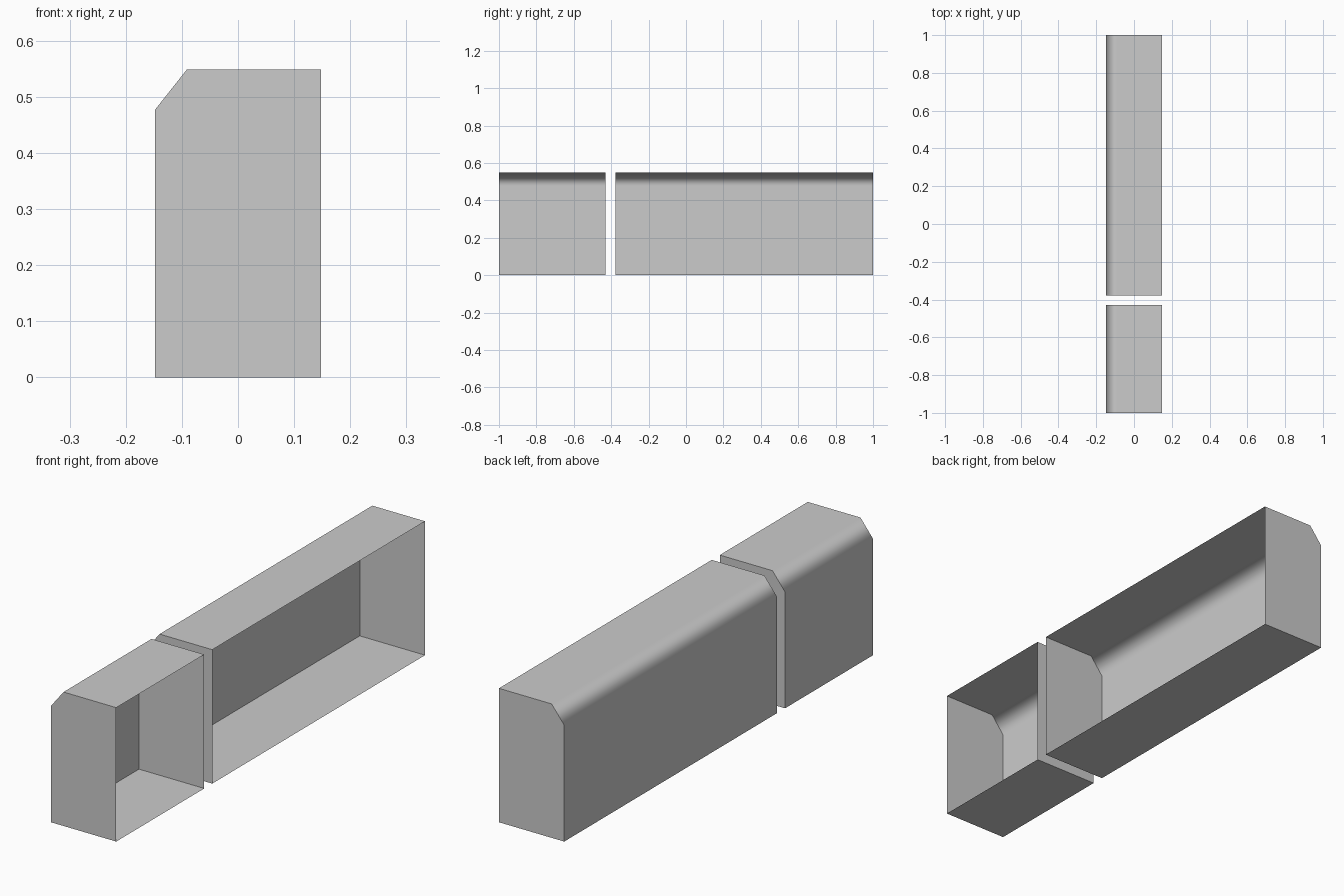
import bpy
import bmesh
import math

cube = bpy.data.objects.get("Cube")
if cube:
    bpy.data.objects.remove(cube, do_unlink=True)

GREY = (0.6, 0.6, 0.6, 1.0)
paint = bpy.data.materials.new("plain grey")
paint.use_nodes = True
paint.diffuse_color = GREY
paint.node_tree.nodes["Principled BSDF"].inputs["Base Color"].default_value = GREY

# Cross-section (x, z): floor, back wall, chamfer and roof; the +x side stays open
HALF, HEIGHT = 0.148, 0.549
PROFILE = [(HALF, 0), (-HALF, 0), (-HALF, 0.477), (-0.091, HEIGHT), (HALF, HEIGHT)]


def open_cabinet(name, y0, y1):
    """Thin shell along y with both ends capped."""
    bm = bmesh.new()
    front = [bm.verts.new((x, y0, z)) for x, z in PROFILE]
    back = [bm.verts.new((x, y1, z)) for x, z in PROFILE]
    for i in range(len(PROFILE) - 1):
        bm.faces.new((front[i], front[i + 1], back[i + 1], back[i]))
    bm.faces.new(front[::-1])
    bm.faces.new(back)
    # Make every face point away from the middle of the shell
    bm.normal_update()
    for f in bm.faces:
        c = f.calc_center_median()
        out = (c.x, c.y - (y0 + y1) / 2, c.z - HEIGHT / 2)
        if sum(a * b for a, b in zip(f.normal, out)) < 0:
            f.normal_flip()
    mesh = bpy.data.meshes.new(name)
    bm.to_mesh(mesh)
    bm.free()
    mesh.materials.append(paint)
    obj = bpy.data.objects.new(name, mesh)
    bpy.context.collection.objects.link(obj)

    # Smooth only across the chamfer, keeping the large faces flat
    bpy.ops.object.select_all(action="DESELECT")
    obj.select_set(True)
    bpy.context.view_layer.objects.active = obj
    bpy.ops.object.shade_smooth_by_angle(angle=math.radians(60))
    weighted = obj.modifiers.new("flat walls", "WEIGHTED_NORMAL")
    weighted.weight = 100
    weighted.keep_sharp = True
    return obj


open_cabinet("short_front_cabinet", -1.0, -0.43)
open_cabinet("long_back_cabinet", -0.378, 1.0)
